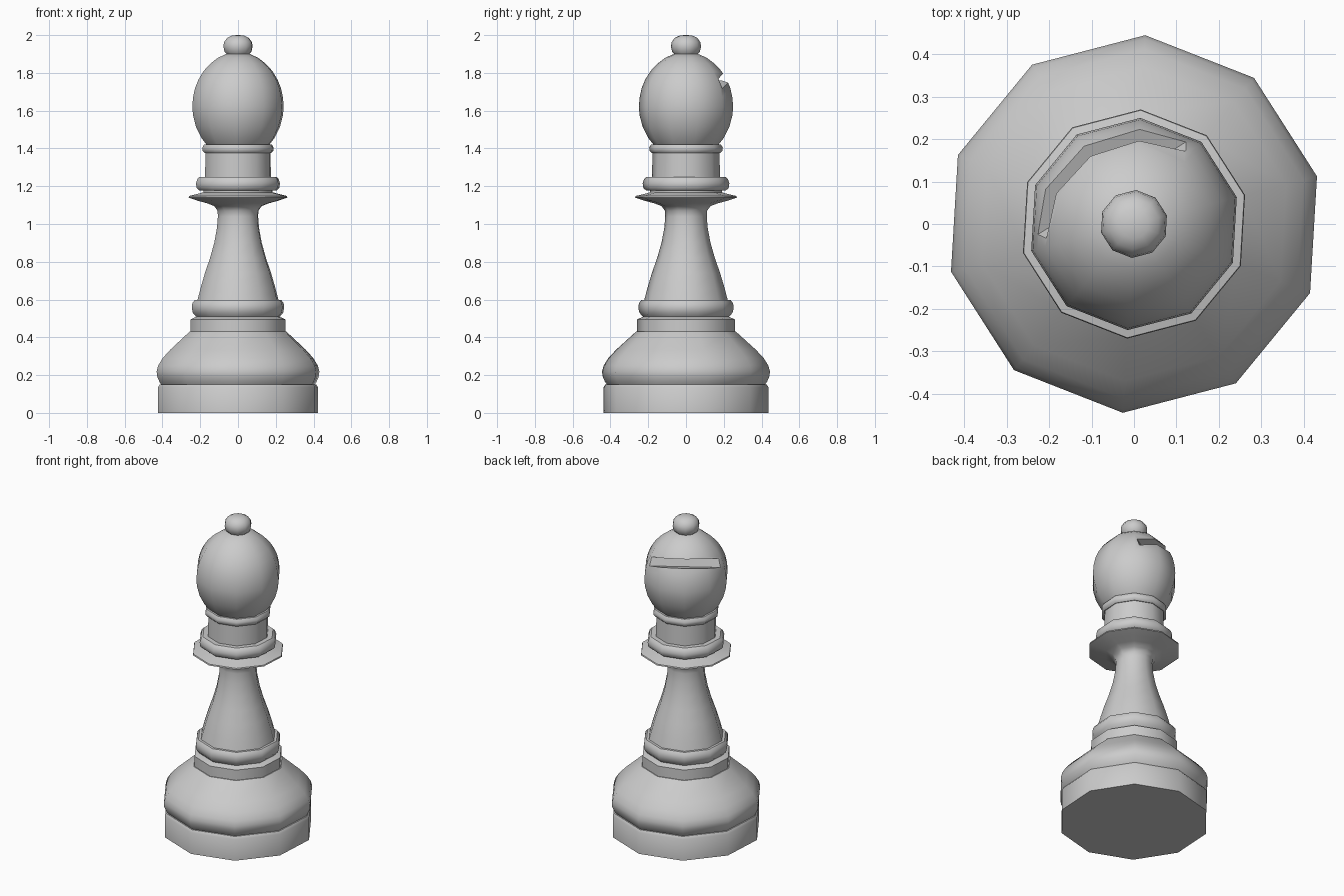
import bpy, bmesh
from math import radians, cos, sin
from mathutils import Matrix, Vector

if "Cube" in bpy.data.objects:
    bpy.data.objects.remove(bpy.data.objects["Cube"])

SIDES = 10
START = radians(14.6)   # angle of the first corner
SLOT_ANGLE = radians(122)


def finish(ob, angle=42):
    bpy.ops.object.select_all(action='DESELECT')
    ob.select_set(True)
    bpy.context.view_layer.objects.active = ob
    bpy.ops.object.shade_smooth_by_angle(angle=radians(angle))


def to_object(name, bm):
    bmesh.ops.recalc_face_normals(bm, faces=bm.faces[:])
    me = bpy.data.meshes.new(name)
    bm.to_mesh(me)
    bm.free()
    ob = bpy.data.objects.new(name, me)
    bpy.context.collection.objects.link(ob)
    return ob


def lathe(name, profile):
    """Closed ten-sided turning of (radius, height) points, bottom to top."""
    bm = bmesh.new()
    rings = []
    for r, z in profile:
        rings.append([bm.verts.new((r * cos(START + radians(36 * i)),
                                    r * sin(START + radians(36 * i)), z))
                      for i in range(SIDES)])
    for a, b in zip(rings, rings[1:]):
        for i in range(SIDES):
            j = (i + 1) % SIDES
            bm.faces.new((a[i], a[j], b[j], b[i]))
    bm.faces.new(rings[0][::-1])
    bm.faces.new(rings[-1])
    ob = to_object(name, bm)
    finish(ob)
    return ob


# Foot: plinth, bulging shoulder and step
lathe("plinth", [(.438, 0), (.438, .135), (.428, .15)])
lathe("base_bulge", [(.42, .15), (.43, .165), (.443, .195), (.445, .22),
                     (.437, .25), (.412, .29), (.37, .335), (.265, .43)])
lathe("base_step", [(.26, .43), (.26, .495), (.225, .51)])
lathe("lower_ring", [(.23, .51), (.247, .53), (.253, .555),
                     (.25, .58), (.237, .597)])

# Stem flaring into the wide collar
lathe("stem", [(.222, .595), (.205, .66), (.181, .74), (.153, .82),
               (.13, .90), (.115, .98), (.11, 1.04), (.112, 1.07),
               (.13, 1.095), (.17, 1.11), (.22, 1.123), (.27, 1.14),
               (.268, 1.148), (.21, 1.162), (.19, 1.168), (.19, 1.18)])
lathe("upper_ring", [(.212, 1.178), (.226, 1.19), (.23, 1.215),
                     (.222, 1.238), (.21, 1.25)])
lathe("neck", [(.18, 1.25), (.178, 1.375)])
lathe("neck_ring", [(.182, 1.375), (.194, 1.387), (.195, 1.405), (.185, 1.422)])

# Head, with a sloping slot cut in one side
head = lathe("head", [(.172, 1.42), (.2, 1.455), (.23, 1.515), (.246, 1.575),
                      (.25, 1.62), (.246, 1.67), (.235, 1.72), (.216, 1.765),
                      (.188, 1.81), (.15, 1.85), (.11, 1.88), (.06, 1.902)])
bm = bmesh.new()
bmesh.ops.create_cube(bm, size=1)
bmesh.ops.scale(bm, vec=(.4, 1, .053), verts=bm.verts)
bmesh.ops.translate(bm, vec=(.2, 0, 0), verts=bm.verts)
slot = (Matrix.Rotation(SLOT_ANGLE, 4, 'Z')
        @ Matrix.Translation(Vector((.09, 0, 1.743)))
        @ Matrix.Rotation(radians(-20), 4, 'Y'))
bmesh.ops.transform(bm, matrix=slot, verts=bm.verts)
cutter = to_object("slot_cutter", bm)
cutter.hide_render = True
mod = head.modifiers.new("slot", 'BOOLEAN')
mod.operation = 'DIFFERENCE'
mod.solver = 'EXACT'
mod.object = cutter
bpy.context.view_layer.objects.active = head
bpy.ops.object.modifier_apply(modifier=mod.name)
bpy.data.objects.remove(cutter)
finish(head)

# Small knob on top
lathe("top_knob", [(.058, 1.895), (.074, 1.913), (.08, 1.94), (.076, 1.963),
                   (.06, 1.985), (.035, 1.997), (.008, 2.0)])
